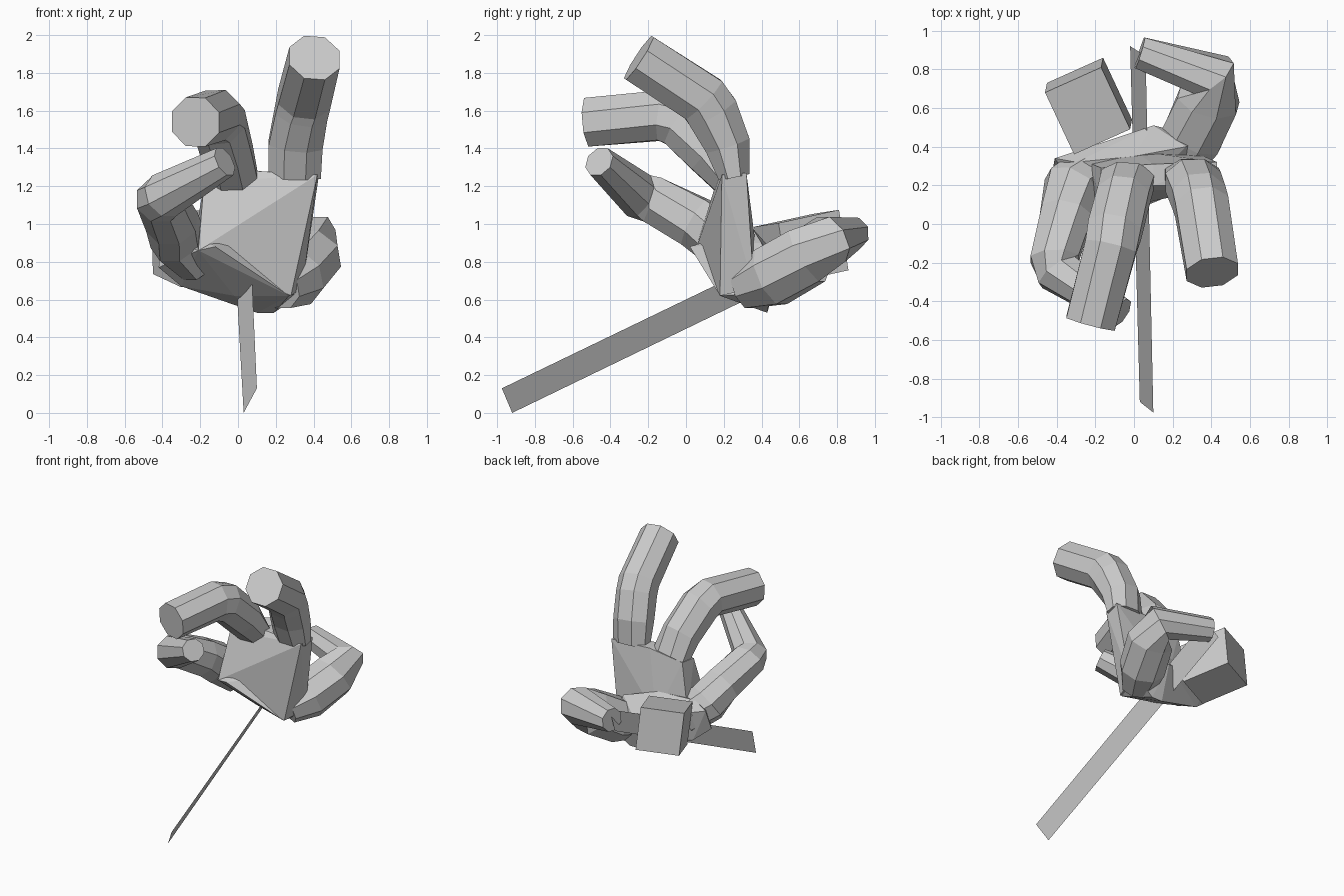
import bpy, bmesh, math
from mathutils import Vector

if "Cube" in bpy.data.objects:
    bpy.data.objects.remove(bpy.data.objects["Cube"])


def finish(name, bm):
    bmesh.ops.recalc_face_normals(bm, faces=bm.faces)
    me = bpy.data.meshes.new(name)
    bm.to_mesh(me)
    bm.free()
    ob = bpy.data.objects.new(name, me)
    bpy.context.collection.objects.link(ob)
    return ob


def tube(name, path, up, sides=8):
    """Faceted tube through (x, y, z, radius[, width]) stations with flat ends."""
    bm = bmesh.new()
    pts = [Vector(p[:3]) for p in path]
    rings = []
    for i, p in enumerate(pts):
        d = Vector()
        if i > 0:
            d += (p - pts[i - 1]).normalized()
        if i < len(pts) - 1:
            d += (pts[i + 1] - p).normalized()
        d.normalize()
        u = Vector(up)
        u = (u - d * u.dot(d)).normalized()
        v = d.cross(u)
        ru, rv = path[i][-1], path[i][3]
        ring = []
        for k in range(sides):
            a = 2 * math.pi * (k + 0.5) / sides
            ring.append(bm.verts.new(p + u * math.cos(a) * ru + v * math.sin(a) * rv))
        rings.append(ring)
    for a, b in zip(rings, rings[1:]):
        for k in range(sides):
            n = (k + 1) % sides
            bm.faces.new((a[k], a[n], b[n], b[k]))
    bm.faces.new(rings[0])
    bm.faces.new(rings[-1])
    return finish(name, bm)


def hull(name, points):
    bm = bmesh.new()
    for p in points:
        bm.verts.new(p)
    res = bmesh.ops.convex_hull(bm, input=bm.verts)
    junk = {g for g in res["geom_interior"] + res["geom_unused"] if isinstance(g, bmesh.types.BMVert)}
    bmesh.ops.delete(bm, geom=list(junk), context='VERTS')
    return finish(name, bm)


# Two upper fingers curling forward, pinched where they meet the palm
tube("right_finger", [(.30, .255, 1.25, .09, .15), (.305, .22, 1.42, .13, .155), (.335, .14, 1.59, .15),
                      (.35, .09, 1.66, .15), (.405, -.25, 1.88, .145)], (1, 0, 0))
tube("middle_finger", [(-.03, .24, 1.22, .10, .15), (-.055, .14, 1.37, .145), (-.10, -.03, 1.54, .15),
                       (-.12, -.12, 1.575, .145), (-.225, -.515, 1.54, .14)], (1, 0, 0))

# Slimmer lower finger, bent across the palm and flowing into the heel
tube("lower_finger", [(-.20, .30, .80, .13), (-.32, .19, .92, .155), (-.35, .05, 1.01, .145),
                      (-.41, -.18, 1.13, .135), (-.39, -.25, 1.15, .125), (-.07, -.46, 1.33, .085)], (0, 0, 1))

# Thumb reaching backwards
tube("thumb", [(.22, .30, .66, .12), (.30, .45, .72, .17), (.385, .64, .83, .17),
               (.40, .77, .92, .14), (.03, .885, .95, .09)], (0, 0, 1))

# Palm: flat upper slab on a broad heel
hull("upper_palm", [(-.18, .16, 1.22), (-.17, .29, 1.23), (.10, .20, 1.28), (.10, .31, 1.28),
                    (.42, .19, 1.26), (.43, .32, 1.27), (-.21, .05, .86), (-.24, .32, .85),
                    (.02, .12, .80), (.34, .32, .92), (.28, .18, .62), (.34, .36, .66), (.0, .38, .80)])
hull("palm_heel", [(-.42, .28, .77), (-.30, .34, .67), (-.21, .05, .86), (-.12, .02, .88),
                   (-.41, .34, .93), (-.30, .32, .98), (.02, .12, .80), (.27, .18, .62), (-.02, .28, .62),
                   (.10, .43, .53), (.19, .43, .53), (.35, .45, .64), (.10, .51, .80),
                   (-.13, .40, .84), (.27, .40, .90), (.0, .35, .98)])

# Tilted block behind the palm
centre = Vector((-.235, .61, .87))
a, b, w = Vector((.29, .13, .02)), Vector((-.15, .32, .07)), Vector((.01, .05, -.32))
hull("block", [centre + (a * i + b * j + w * k) / 2
               for i in (-1, 1) for j in (-1, 1) for k in (-1, 1)])

# Thin flat blade passing through the palm
bm = bmesh.new()
bm.faces.new([bm.verts.new(p) for p in ((.03, -.92, 0), (.10, -.975, .13),
                                        (.06, .87, 1.02), (-.02, .92, .89))])
finish("blade", bm)
